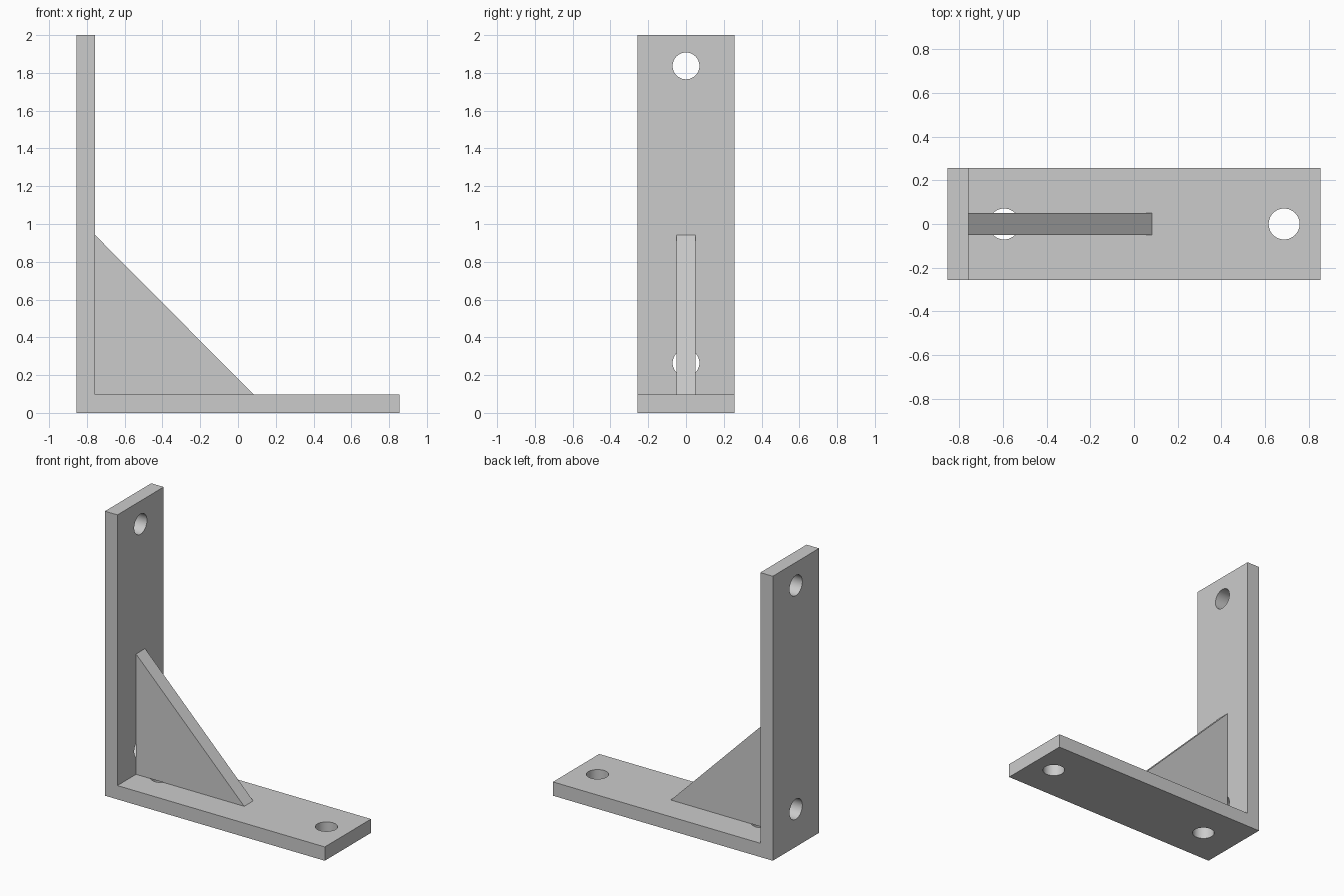
import bpy
import bmesh
import math
from mathutils import Matrix

cube = bpy.data.objects.get("Cube")
if cube:
    bpy.data.objects.remove(cube, do_unlink=True)

# Single grey material
GREY = (0.6, 0.6, 0.6, 1.0)
grey = bpy.data.materials.new("plain grey")
grey.use_nodes = True
grey.diffuse_color = GREY
grey.node_tree.nodes["Principled BSDF"].inputs["Base Color"].default_value = GREY

# Overall dimensions
HALF_X, HALF_Y, HEIGHT = 0.855, 0.257, 2.0
THICK = 0.097
HOLE_RADIUS = 0.071
INNER_X = -HALF_X + THICK


def add_object(name, bm):
    mesh = bpy.data.meshes.new(name)
    bmesh.ops.recalc_face_normals(bm, faces=bm.faces)
    bm.to_mesh(mesh)
    bm.free()
    mesh.materials.append(grey)
    obj = bpy.data.objects.new(name, mesh)
    bpy.context.collection.objects.link(obj)
    return obj


def extruded_profile(name, points, half_width):
    """Extrude an x-z outline symmetrically along y."""
    bm = bmesh.new()
    face = bm.faces.new([bm.verts.new((x, -half_width, z)) for x, z in points])
    result = bmesh.ops.extrude_face_region(bm, geom=[face])
    moved = [v for v in result["geom"] if isinstance(v, bmesh.types.BMVert)]
    bmesh.ops.translate(bm, verts=moved, vec=(0, 2 * half_width, 0))
    return add_object(name, bm)


# L-shaped plate
bracket = extruded_profile("angle_plate", [
    (-HALF_X, 0), (HALF_X, 0), (HALF_X, THICK),
    (INNER_X, THICK), (INNER_X, HEIGHT), (-HALF_X, HEIGHT)], HALF_Y)

# Screw holes: two through the upright, two through the base
upright = Matrix.Rotation(math.pi / 2, 4, "Y")
middle = THICK / 2
holes = [Matrix.Translation((-HALF_X + middle, 0, z)) @ upright for z in (0.265, 1.837)]
holes += [Matrix.Translation((x, 0, middle)) for x in (-0.595, 0.688)]

bm = bmesh.new()
for placement in holes:
    bmesh.ops.create_cone(bm, cap_ends=True, segments=48, radius1=HOLE_RADIUS,
                          radius2=HOLE_RADIUS, depth=THICK * 1.3, matrix=placement)
cutter = add_object("hole_cutter", bm)
cutter.hide_render = True

cut = bracket.modifiers.new("screw holes", "BOOLEAN")
cut.operation = "DIFFERENCE"
cut.solver = "EXACT"
cut.object = cutter
bpy.ops.object.select_all(action="DESELECT")
bracket.select_set(True)
bpy.context.view_layer.objects.active = bracket
bpy.ops.object.modifier_apply(modifier=cut.name)
bpy.data.objects.remove(cutter, do_unlink=True)
bpy.ops.object.shade_smooth_by_angle(angle=math.radians(30))

# Triangular gusset in the corner
extruded_profile("gusset_rib", [
    (INNER_X, THICK), (0.083, THICK), (INNER_X, 0.943)], 0.05)
